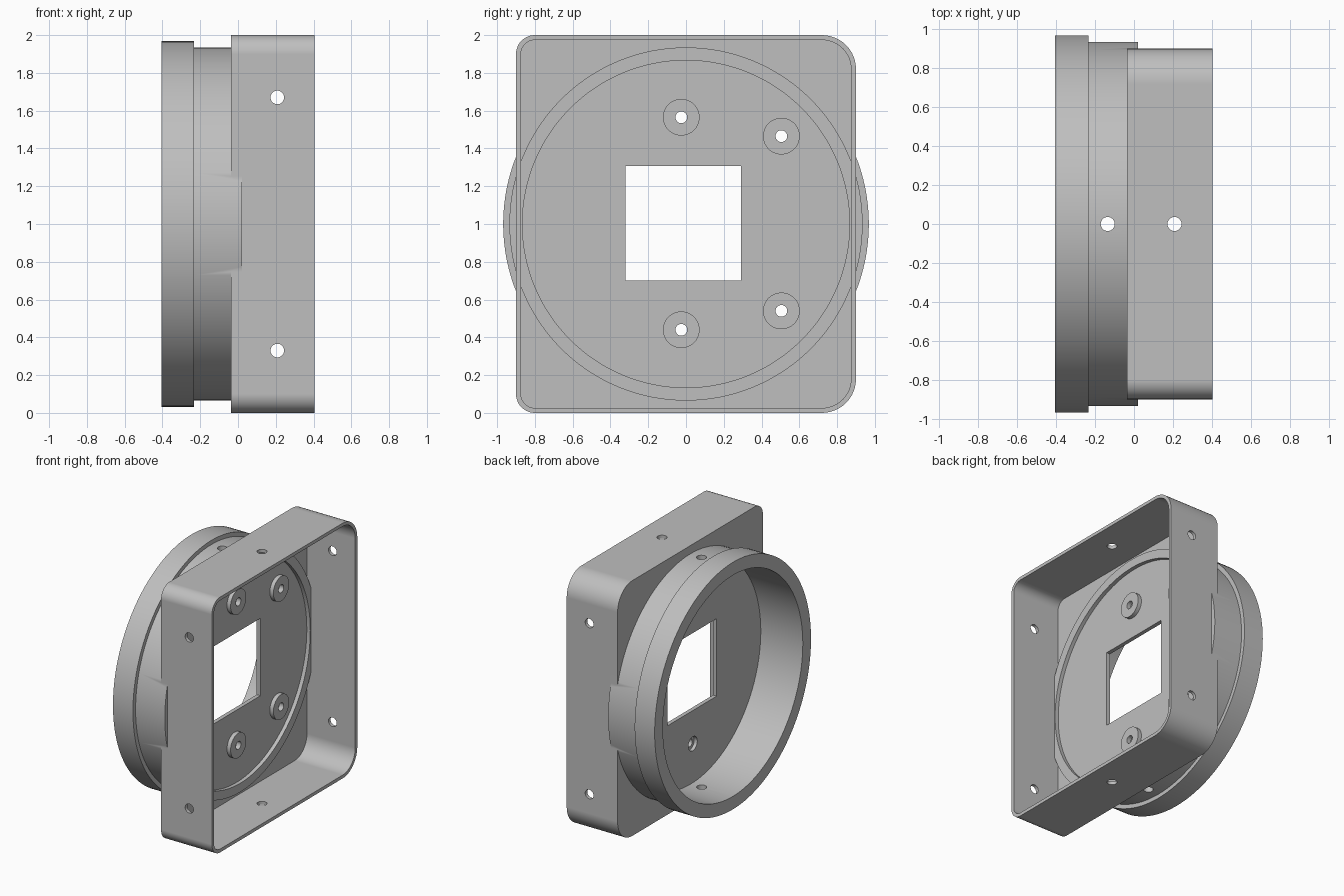
import bpy
import bmesh
from math import cos, sin, pi, radians
from mathutils import Matrix

if "Cube" in bpy.data.objects:
    bpy.data.objects.remove(bpy.data.objects["Cube"])

grey = bpy.data.materials.new("plain grey")
grey.use_nodes = True
COLOUR = (0.52, 0.52, 0.52, 1)
grey.diffuse_color = COLOUR
grey.node_tree.nodes["Principled BSDF"].inputs["Base Color"].default_value = COLOUR

CENTRE_Z = 1.0


def make_object(name, bm):
    bmesh.ops.recalc_face_normals(bm, faces=bm.faces)
    mesh = bpy.data.meshes.new(name)
    bm.to_mesh(mesh)
    bm.free()
    obj = bpy.data.objects.new(name, mesh)
    mesh.materials.append(grey)
    bpy.context.collection.objects.link(obj)
    return obj


def prism(name, outline, x0, x1):
    """Extrude a y-z outline along x."""
    bm = bmesh.new()
    face = bm.faces.new([bm.verts.new((x0, y, z)) for y, z in outline])
    ext = bmesh.ops.extrude_face_region(bm, geom=[face])
    moved = [v for v in ext["geom"] if isinstance(v, bmesh.types.BMVert)]
    bmesh.ops.translate(bm, verts=moved, vec=(x1 - x0, 0, 0))
    return make_object(name, bm)


def disc(name, radius, x0, x1, y=0, z=CENTRE_Z, sides=128):
    ring = [(y + radius * cos(2 * pi * i / sides), z + radius * sin(2 * pi * i / sides))
            for i in range(sides)]
    return prism(name, ring, x0, x1)


def cross_pin(name, radius, length, axis, location):
    """Cylinder along y or z, used to drill the walls."""
    bm = bmesh.new()
    turn = Matrix.Rotation(pi / 2, 4, "X") if axis == "Y" else Matrix.Identity(4)
    bmesh.ops.create_cone(bm, cap_ends=True, segments=32, radius1=radius, radius2=radius,
                          depth=length, matrix=Matrix.Translation(location) @ turn)
    return make_object(name, bm)


def rounded_outline(inset):
    """Housing outline with small corners at the front and larger ones at the back."""
    half_y, half_z, steps = 0.9 - inset, 1.0 - inset, 12
    points = []
    for sy, sz, radius, start in ((1, 1, 0.18, 0), (-1, 1, 0.1, 90),
                                  (-1, -1, 0.1, 180), (1, -1, 0.18, 270)):
        r = radius - inset
        for i in range(steps + 1):
            a = radians(start + 90 * i / steps)
            points.append((sy * (half_y - r) + r * cos(a),
                           CENTRE_Z + sz * (half_z - r) + r * sin(a)))
    return points


def combine(target, tool, operation):
    mod = target.modifiers.new("combine", "BOOLEAN")
    mod.operation = operation
    mod.solver = "EXACT"
    mod.object = tool
    bpy.context.view_layer.objects.active = target
    bpy.ops.object.modifier_apply(modifier=mod.name)
    bpy.data.objects.remove(tool)


# Open rectangular housing
body = prism("mount_housing", rounded_outline(0), -0.037, 0.404)
combine(body, prism("cavity", rounded_outline(0.026), -0.014, 0.6), "DIFFERENCE")

# Round collar with a wider end flange
collar = disc("collar", 0.935, -0.3, 0.02)
combine(collar, disc("flange", 0.968, -0.406, -0.233), "UNION")
combine(body, collar, "UNION")

# Bore behind the dividing plate and shallow recess in front of it
combine(body, disc("bore", 0.866, -0.6, -0.042), "DIFFERENCE")
combine(body, disc("recess", 0.866, -0.01, 0.1), "DIFFERENCE")

# Screw bosses, each with a through hole and a counterbore at the rear
for y, z in ((-0.025, 0.565), (0.505, 0.465), (0.505, -0.46), (-0.025, -0.56)):
    z += CENTRE_Z
    combine(body, disc("boss", 0.097, -0.025, 0.021, y, z, 48), "UNION")
    combine(body, disc("screw_hole", 0.031, -0.2, 0.2, y, z, 32), "DIFFERENCE")
    combine(body, disc("counterbore", 0.055, -0.2, -0.015, y, z, 32), "DIFFERENCE")

# Square window
window = [(-0.32, 0.7), (0.292, 0.7), (0.292, 1.307), (-0.32, 1.307)]
combine(body, prism("window", window, -0.2, 0.2), "DIFFERENCE")

# Fixing holes through the collar and the housing walls
for x in (-0.135, 0.208):
    combine(body, cross_pin("pin", 0.036, 3, "Z", (x, 0, CENTRE_Z)), "DIFFERENCE")
for z in (0.33, 1.67):
    combine(body, cross_pin("pin", 0.036, 3, "Y", (0.208, 0, z)), "DIFFERENCE")

# Smooth the curved walls, keep the edges crisp
bpy.ops.object.select_all(action="DESELECT")
body.select_set(True)
bpy.context.view_layer.objects.active = body
bpy.ops.object.shade_smooth_by_angle(angle=radians(30))
weighted = body.modifiers.new("clean_normals", "WEIGHTED_NORMAL")
weighted.keep_sharp = True
